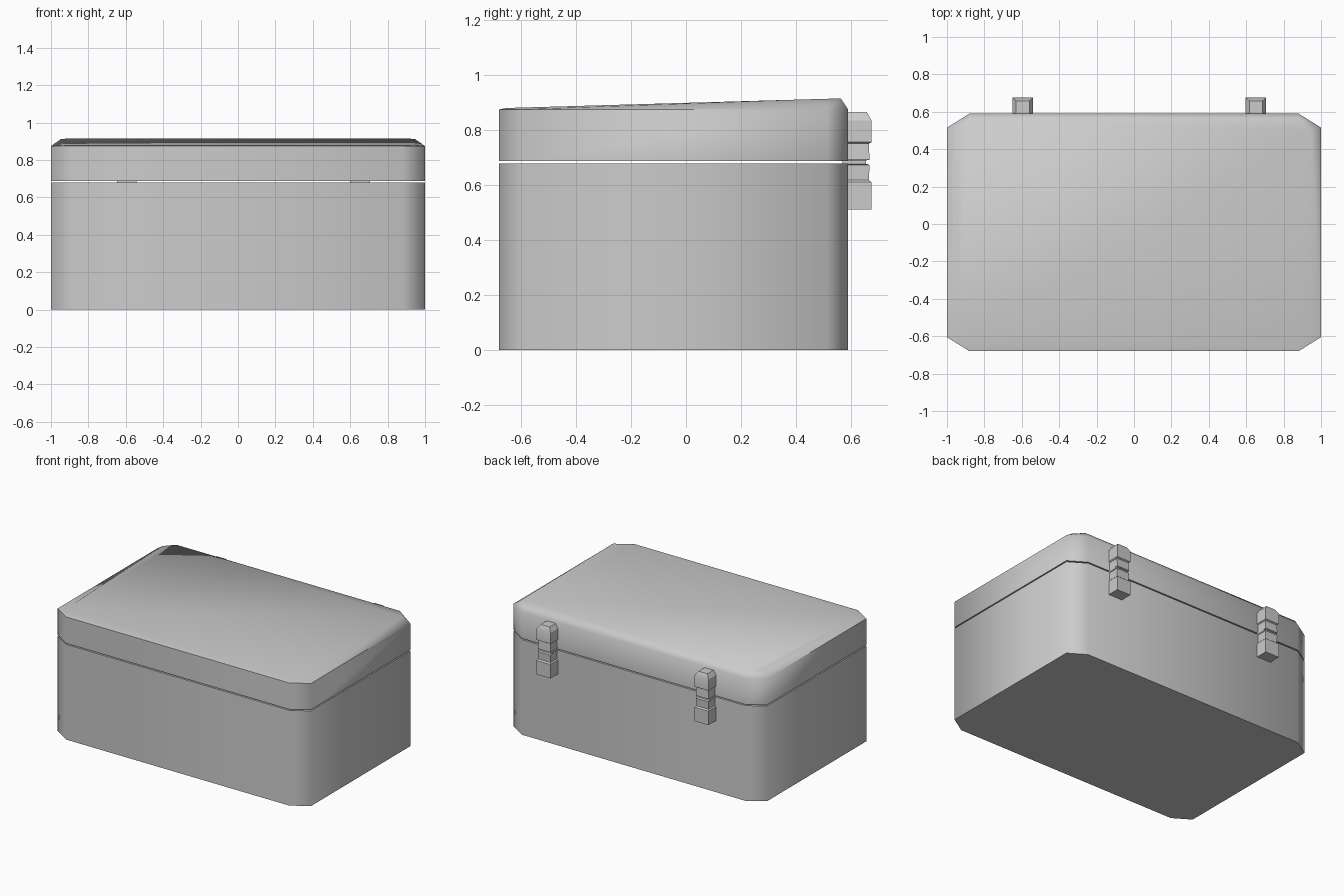
import bpy, bmesh, math

if "Cube" in bpy.data.objects:
    bpy.data.objects.remove(bpy.data.objects["Cube"])


def loft(name, rings, smooth_angle):
    """Closed solid skinned through stacked rings with equal point counts."""
    bm = bmesh.new()
    loops = [[bm.verts.new(p) for p in ring] for ring in rings]
    n = len(loops[0])
    for a, b in zip(loops, loops[1:]):
        for i in range(n):
            j = (i + 1) % n
            bm.faces.new((a[i], a[j], b[j], b[i]))
    bm.faces.new(list(reversed(loops[0])))
    bm.faces.new(loops[-1])
    bmesh.ops.recalc_face_normals(bm, faces=bm.faces)
    mesh = bpy.data.meshes.new(name)
    bm.to_mesh(mesh)
    bm.free()
    obj = bpy.data.objects.new(name, mesh)
    bpy.context.collection.objects.link(obj)
    bpy.ops.object.select_all(action='DESELECT')
    obj.select_set(True)
    bpy.context.view_layer.objects.active = obj
    bpy.ops.object.shade_smooth_by_angle(angle=math.radians(smooth_angle))
    return obj


def octagon(x, y0, y1, cx, cy, z0, z1=None):
    """Rectangle with cut corners; height runs from z0 (front) to z1 (back)."""
    z1 = z0 if z1 is None else z1
    pts = [(-x + cx, y0), (x - cx, y0), (x, y0 + cy), (x, y1 - cy),
           (x - cx, y1), (-x + cx, y1), (-x, y1 - cy), (-x, y0 + cy)]
    return [(px, py, z0 + (z1 - z0) * (py - y0) / (y1 - y0)) for px, py in pts]


def outline(z):
    return octagon(1.0, -0.68, 0.59, 0.12, 0.075, z)


# Box body
loft("box_body", [outline(0), outline(0.679)], 62)

# Lid with sloping top and bevelled rim
loft("lid", [outline(0.687), outline(0.875),
             octagon(0.945, -0.655, 0.563, 0.063, 0.063, 0.88, 0.915)], 62)

# Hinges: (z, half width, outer y) from bottom to top
PROFILE = [(0.51, 0.055, 0.675), (0.61, 0.055, 0.675), (0.618, 0.047, 0.665),
           (0.673, 0.049, 0.668), (0.677, 0.053, 0.655), (0.689, 0.053, 0.655),
           (0.692, 0.049, 0.668), (0.75, 0.047, 0.665), (0.756, 0.055, 0.675),
           (0.835, 0.055, 0.675), (0.865, 0.035, 0.658)]
for side, cx in (("left", -0.595), ("right", 0.652)):
    loft("hinge_" + side,
         [[(cx - w, 0.57, z), (cx + w, 0.57, z), (cx + w, y, z), (cx - w, y, z)]
          for z, w, y in PROFILE], 30)
